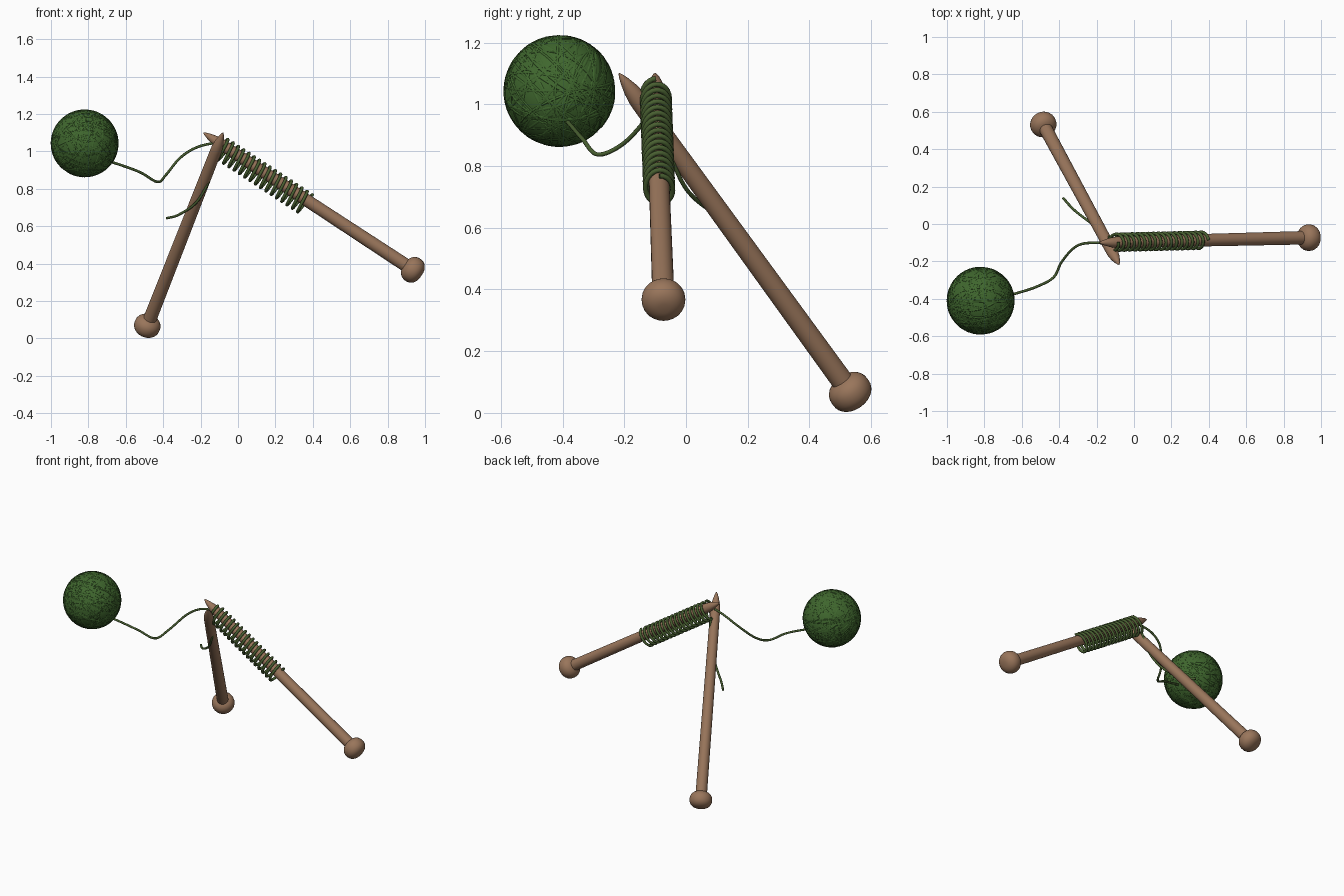
import bpy, bmesh, math, random
from mathutils import Vector

if "Cube" in bpy.data.objects:
    bpy.data.objects.remove(bpy.data.objects["Cube"])

random.seed(4)


def material(name, rgb):
    m = bpy.data.materials.new(name)
    m.diffuse_color = (*rgb, 1)
    m.use_nodes = True
    m.node_tree.nodes["Principled BSDF"].inputs["Base Color"].default_value = m.diffuse_color
    return m


WOOD = material("warm wood", (0.32, 0.18, 0.105))
GREEN = material("green wool", (0.05, 0.135, 0.027))
OLIVE = material("olive yarn", (0.065, 0.115, 0.03))


def finish(bm, name, mat, angle=60):
    bmesh.ops.recalc_face_normals(bm, faces=bm.faces)
    me = bpy.data.meshes.new(name)
    bm.to_mesh(me)
    bm.free()
    me.materials.append(mat)
    ob = bpy.data.objects.new(name, me)
    bpy.context.collection.objects.link(ob)
    bpy.ops.object.select_all(action='DESELECT')
    ob.select_set(True)
    bpy.context.view_layer.objects.active = ob
    bpy.ops.object.shade_smooth_by_angle(angle=math.radians(angle))
    return ob


def lathe(name, start, axis, profile, mat, sides=24):
    """Turn (distance, radius) pairs round an axis."""
    bm = bmesh.new()
    q = axis.to_track_quat('Z', 'Y')
    rings = []
    for d, r in profile:
        rings.append([bm.verts.new(start + q @ Vector((r * math.cos(2 * math.pi * i / sides),
                                                       r * math.sin(2 * math.pi * i / sides), d)))
                      for i in range(sides)])
    for a, b in zip(rings, rings[1:]):
        for i in range(sides):
            j = (i + 1) % sides
            bm.faces.new((a[i], a[j], b[j], b[i]))
    bm.faces.new(rings[0])
    bm.faces.new(rings[-1])
    return finish(bm, name, mat)


def sweep(bm, pts, radius, sides=8, closed=False):
    """Round tube through the points, with a transported frame."""
    n = len(pts)
    rings, side = [], None
    for k, p in enumerate(pts):
        if closed:
            t = pts[(k + 1) % n] - pts[k - 1]
        else:
            t = pts[min(k + 1, n - 1)] - pts[max(k - 1, 0)]
        t.normalize()
        side = t.orthogonal() if side is None else side - t * side.dot(t)
        side.normalize()
        up = t.cross(side)
        rings.append([bm.verts.new(p + radius * (side * math.cos(2 * math.pi * i / sides)
                                                 + up * math.sin(2 * math.pi * i / sides)))
                      for i in range(sides)])
    for k in range(n if closed else n - 1):
        a, b = rings[k], rings[(k + 1) % n]
        for i in range(sides):
            j = (i + 1) % sides
            bm.faces.new((a[i], a[j], b[j], b[i]))
    if not closed:
        bm.faces.new(rings[0])
        bm.faces.new(rings[-1])


def spline(ctrl, steps=10):
    """Catmull-Rom curve through the control points."""
    c = [Vector(p) for p in ctrl]
    c = [2 * c[0] - c[1]] + c + [2 * c[-1] - c[-2]]
    out = []
    for a, b, d, e in zip(c, c[1:], c[2:], c[3:]):
        for s in range(steps):
            t = s / steps
            out.append(0.5 * (2 * b + (d - a) * t + (2 * a - 5 * b + 4 * d - e) * t * t
                              + (3 * b - a - 3 * d + e) * t ** 3))
    return out + [c[-2]]


# Needles: pointed shaft plus a flattened knob
def needle(name, tip, knob):
    tip, knob = Vector(tip), Vector(knob)
    axis = (knob - tip).normalized()
    length = (knob - tip).length
    shaft = [(0, 0.002), (0.012, 0.008), (0.035, 0.016), (0.07, 0.025), (0.105, 0.030),
             (0.13, 0.031), (length, 0.036)]
    lathe(name + "_shaft", tip, axis, shaft, WOOD)
    ball = []
    for i in range(1, 16):
        a = math.pi * i / 16
        ball.append((-0.056 * math.copysign(abs(math.cos(a)) ** 0.9, math.cos(a)),
                     0.071 * math.sin(a) ** 0.85))
    lathe(name + "_knob", knob, axis, ball, WOOD)
    return tip, axis


tip, axis = needle("right_needle", (-0.185, -0.10, 1.10), (0.935, -0.073, 0.367))
needle("left_needle", (-0.08, -0.217, 1.10), (-0.485, 0.532, 0.068))

# Cast-on stitches: drooping coil round the right needle
side = axis.cross(Vector((0, 0, 1))).normalized()
up = side.cross(axis).normalized()
turns, per = 17, 24
coil = []
for k in range(turns * per + 1):
    a = 2 * math.pi * k / per
    d = 0.095 + 0.575 * k / (turns * per)
    coil.append(tip + axis * d - up * 0.018 + side * 0.044 * math.sin(a) + up * 0.060 * math.cos(a))
bm = bmesh.new()
sweep(bm, coil, 0.0085)
finish(bm, "cast_on_stitches", OLIVE)

# Loose yarn from the ball to the first stitch
bm = bmesh.new()
sweep(bm, spline([(-0.70, -0.39, 0.95), (-0.62, -0.368, 0.925), (-0.52, -0.335, 0.887),
                  (-0.43, -0.285, 0.837), (-0.385, -0.20, 0.875), (-0.31, -0.12, 0.965),
                  (-0.22, -0.10, 1.022), (-0.10, -0.11, 1.052)]), 0.007)
finish(bm, "working_yarn", OLIVE)

# Short loose tail
bm = bmesh.new()
sweep(bm, spline([(-0.38, 0.14, 0.643), (-0.32, 0.075, 0.66), (-0.23, 0.005, 0.72),
                  (-0.17, -0.04, 0.81), (-0.14, -0.06, 0.90), (-0.13, -0.085, 0.99)]), 0.007)
finish(bm, "yarn_tail", OLIVE)

# Ball of wool: core with shallow wound strands
centre = Vector((-0.82, -0.41, 1.043))
bm = bmesh.new()
bmesh.ops.create_uvsphere(bm, u_segments=48, v_segments=32, radius=0.179)
bmesh.ops.translate(bm, verts=bm.verts, vec=centre)
finish(bm, "wool_ball", GREEN)

bm = bmesh.new()
for k in range(50):
    n = Vector([random.gauss(0, 1) for _ in range(3)]).normalized()
    u = n.orthogonal().normalized()
    v = n.cross(u)
    off = random.uniform(-0.08, 0.08)
    r = math.sqrt(0.1765 ** 2 - off ** 2)
    sweep(bm, [centre + n * off + r * (u * math.cos(2 * math.pi * i / 64) + v * math.sin(2 * math.pi * i / 64))
               for i in range(64)], 0.005, 6, True)
finish(bm, "wound_strands", GREEN)
